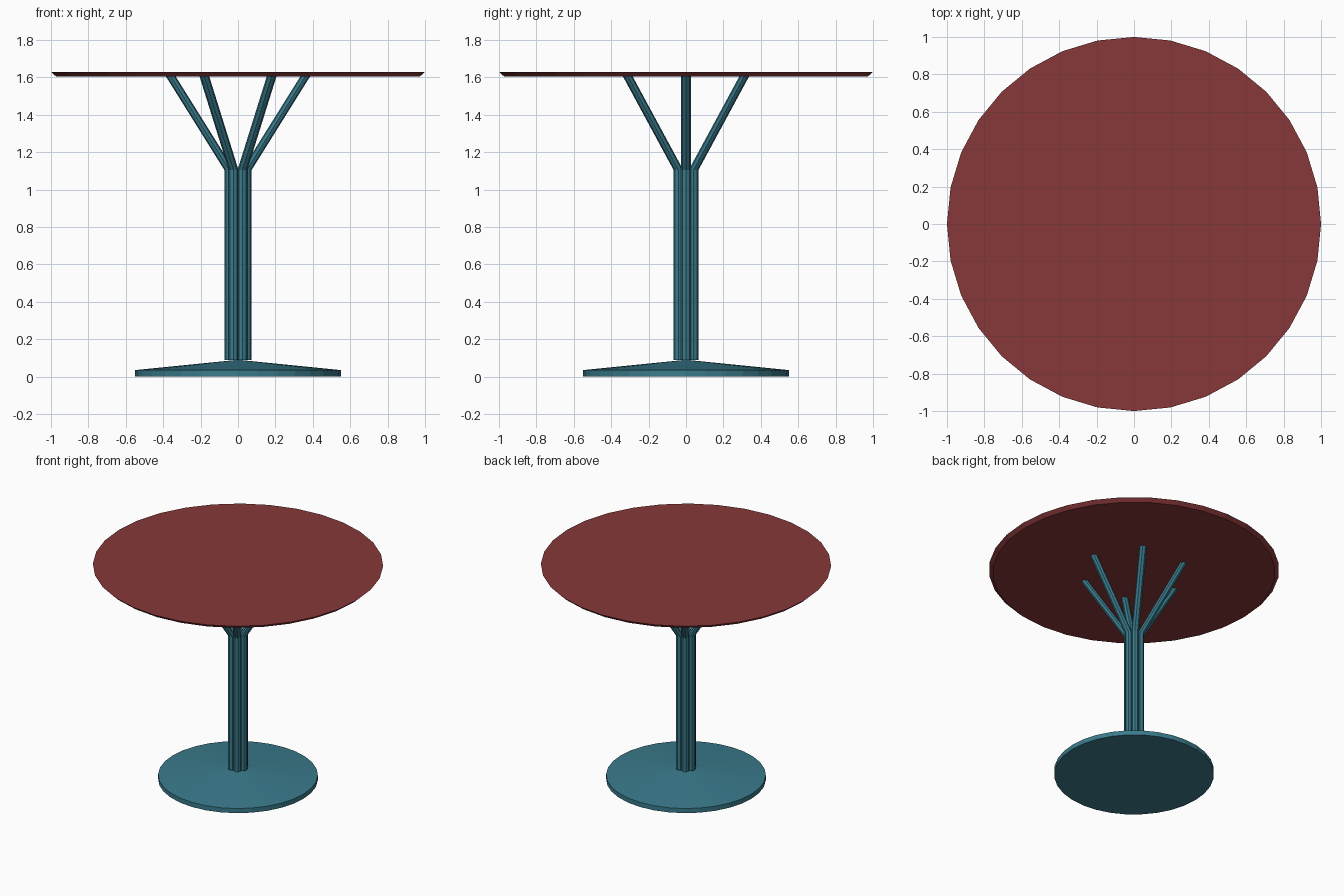
import bpy
import bmesh
from math import cos, sin, pi

cube = bpy.data.objects.get("Cube")
if cube:
    bpy.data.objects.remove(cube, do_unlink=True)


def make_material(name, colour):
    mat = bpy.data.materials.new(name)
    mat.use_nodes = True
    mat.diffuse_color = colour
    mat.node_tree.nodes["Principled BSDF"].inputs["Base Color"].default_value = colour
    return mat


def loft(name, rings, sides, mat, apex=None):
    """Join level rings given as (x, y, z, radius); cap the ends, or close the top to an apex."""
    bm = bmesh.new()
    loops = []
    for x, y, z, r in rings:
        angles = [2 * pi * i / sides for i in range(sides)]
        loops.append([bm.verts.new((x + r * cos(a), y + r * sin(a), z)) for a in angles])
    for low, high in zip(loops, loops[1:]):
        for i in range(sides):
            j = (i + 1) % sides
            bm.faces.new((low[i], low[j], high[j], high[i]))
    bm.faces.new(loops[0][::-1])
    if apex is None:
        bm.faces.new(loops[-1])
    else:
        tip = bm.verts.new((0, 0, apex))
        for i in range(sides):
            bm.faces.new((loops[-1][i], loops[-1][(i + 1) % sides], tip))
    mesh = bpy.data.meshes.new(name)
    bm.to_mesh(mesh)
    bm.free()
    mesh.materials.append(mat)
    obj = bpy.data.objects.new(name, mesh)
    bpy.context.collection.objects.link(obj)
    return obj


red = make_material("dark_red", (0.242, 0.039, 0.042, 1))
teal = make_material("teal", (0.042, 0.198, 0.262, 1))

# Round top with an undercut edge
loft("table_top", [(0, 0, 1.605, 0.973), (0, 0, 1.63, 1.0)], 32, red)

# Low conical foot
loft("base", [(0, 0, 0, 0.55), (0, 0, 0.035, 0.55)], 32, teal, apex=0.09)

# Bundle of rods forming the stem, each bending outwards to carry the top
ROD_RADIUS = 0.026
for k in range(6):
    a = k * pi / 3
    path = [(0.047, 0.09), (0.047, 1.105), (0.36, 1.606)]
    rings = [(d * cos(a), d * sin(a), z, ROD_RADIUS) for d, z in path]
    loft(f"support_rod_{k + 1}", rings, 8, teal)
